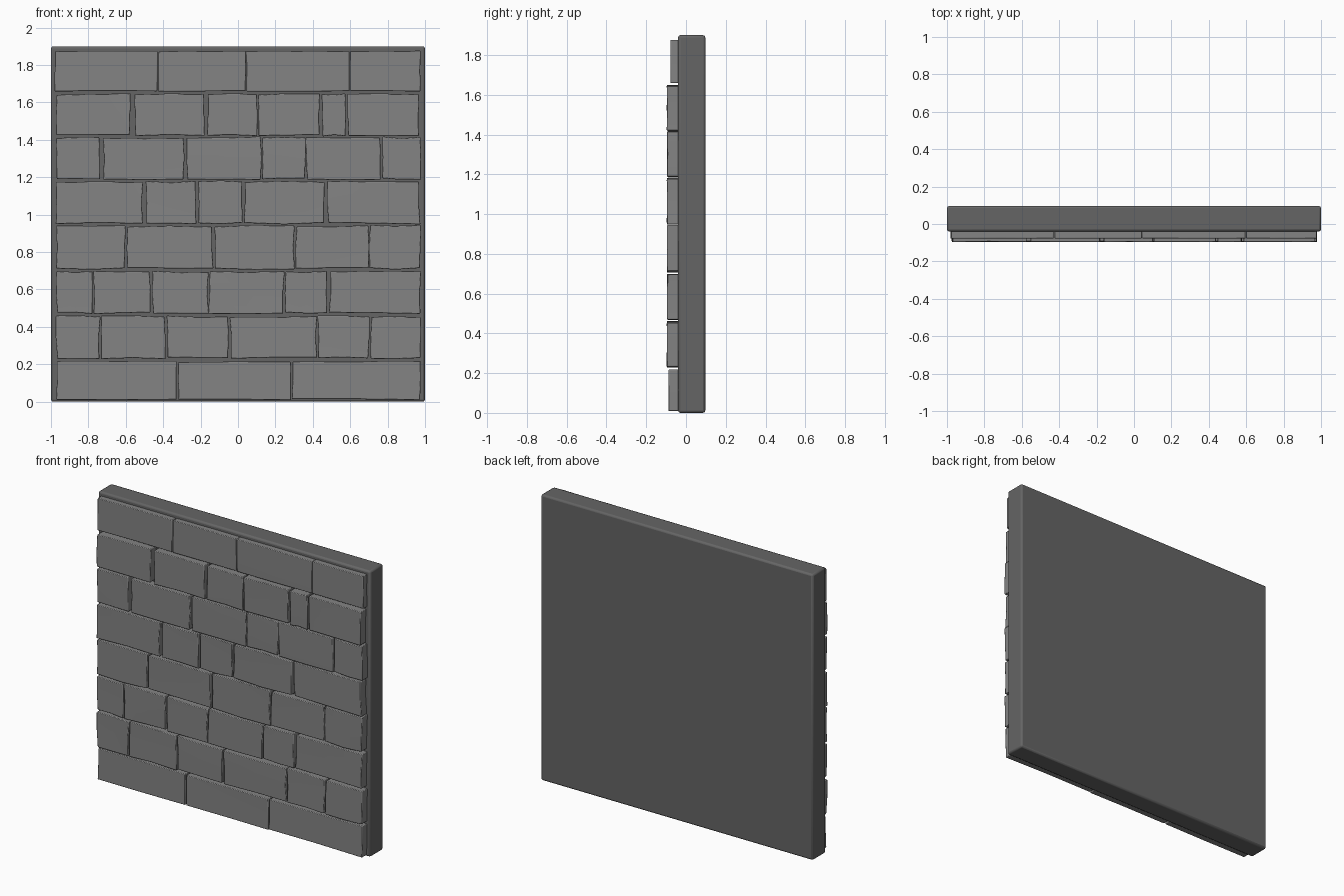
import bpy, bmesh, random
from mathutils import Vector

if "Cube" in bpy.data.objects:
    bpy.data.objects.remove(bpy.data.objects["Cube"])

random.seed(4)
SLAB_FRONT, BACK = -0.04, 0.097


def material(name, value):
    m = bpy.data.materials.new(name)
    m.diffuse_color = (value, value, value, 1)
    m.use_nodes = True
    m.node_tree.nodes["Principled BSDF"].inputs["Base Color"].default_value = m.diffuse_color
    return m


MORTAR = material("dark_mortar", 0.13)
STONE = material("grey_stone", 0.23)


def finish(ob, width, segments):
    """Soften the hard edges with a bevel and smooth by angle."""
    m = ob.modifiers.new("bevel", "BEVEL")
    m.width, m.segments = width, segments
    m.limit_method, m.angle_limit = "ANGLE", 0.7
    bpy.ops.object.select_all(action="DESELECT")
    ob.select_set(True)
    bpy.context.view_layer.objects.active = ob
    bpy.ops.object.shade_smooth_by_angle(angle=0.6)


def block(name, lo, hi, mat, jitter=0.0, bevel=0.008, segments=2):
    """Box between two corners, optionally roughened like hewn stone."""
    lo, hi = Vector(lo), Vector(hi)
    bm = bmesh.new()
    bmesh.ops.create_cube(bm, size=1)
    if jitter:
        edges = [e for e in bm.edges
                 if abs(e.verts[0].co.y - e.verts[1].co.y) < 0.1]
        bmesh.ops.subdivide_edges(bm, edges=edges, cuts=1, use_grid_fill=True)
    offsets = {}
    for v in bm.verts:
        # front and back share the same outline offset
        key = (round(v.co.x, 2), round(v.co.z, 2))
        if key not in offsets:
            offsets[key] = [random.uniform(-jitter, jitter) for _ in range(3)]
        dx, dy, dz = offsets[key]
        front = v.co.y < 0
        v.co = Vector([(a + b) / 2 + c * (b - a) for a, b, c in zip(lo, hi, v.co)])
        v.co += Vector((dx, abs(dy) * 0.5 if front else 0, dz))
    bmesh.ops.recalc_face_normals(bm, faces=bm.faces)
    me = bpy.data.meshes.new(name)
    bm.to_mesh(me)
    bm.free()
    me.materials.append(mat)
    ob = bpy.data.objects.new(name, me)
    bpy.context.collection.objects.link(ob)
    finish(ob, bevel, segments)
    return ob


# Backing wall
block("wall_slab", (-1, SLAB_FRONT, 0), (1, BACK, 1.9), MORTAR, bevel=0.012)

# Courses: bottom z, top z, front y, jitter, brick start/end positions along x
courses = [
    (0.012, 0.215, -0.089, 0.003, [-.97, -.33, -.32, .285, .29, .975]),
    (0.233, 0.457, -0.097, 0.005, [-.97, -.74, -.73, -.39, -.38, -.055,
                                   -.04, .42, .43, .70, .71, .975]),
    (0.473, 0.695, -0.096, 0.005, [-.97, -.78, -.77, -.47, -.455, -.16,
                                   -.155, .245, .25, .475, .49, .975]),
    (0.71, 0.94, -0.096, 0.005, [-.97, -.605, -.595, -.135, -.125, .30,
                                 .31, .70, .705, .975]),
    (0.953, 1.177, -0.097, 0.005, [-.97, -.51, -.49, -.225, -.21, .025,
                                   .035, .465, .48, .97]),
    (1.19, 1.413, -0.096, 0.005, [-.97, -.74, -.72, -.29, -.275, .125,
                                  .13, .36, .365, .76, .77, .975]),
    (1.423, 1.645, -0.097, 0.005, [-.97, -.575, -.55, -.18, -.165, .105,
                                   .11, .435, .45, .575, .585, .97]),
    (1.66, 1.875, -0.078, 0.002, [-.98, -.43, -.425, .04, .045, .597,
                                  .60, .975]),
]

# Stone bricks
for r, (z0, z1, front, jit, xs) in enumerate(courses, 1):
    for c, (x0, x1) in enumerate(zip(xs[::2], xs[1::2]), 1):
        block(f"brick_row{r}_{c}", (x0, front, z0),
              (x1, SLAB_FRONT + 0.004, z1), STONE, jitter=jit, bevel=0.004)
